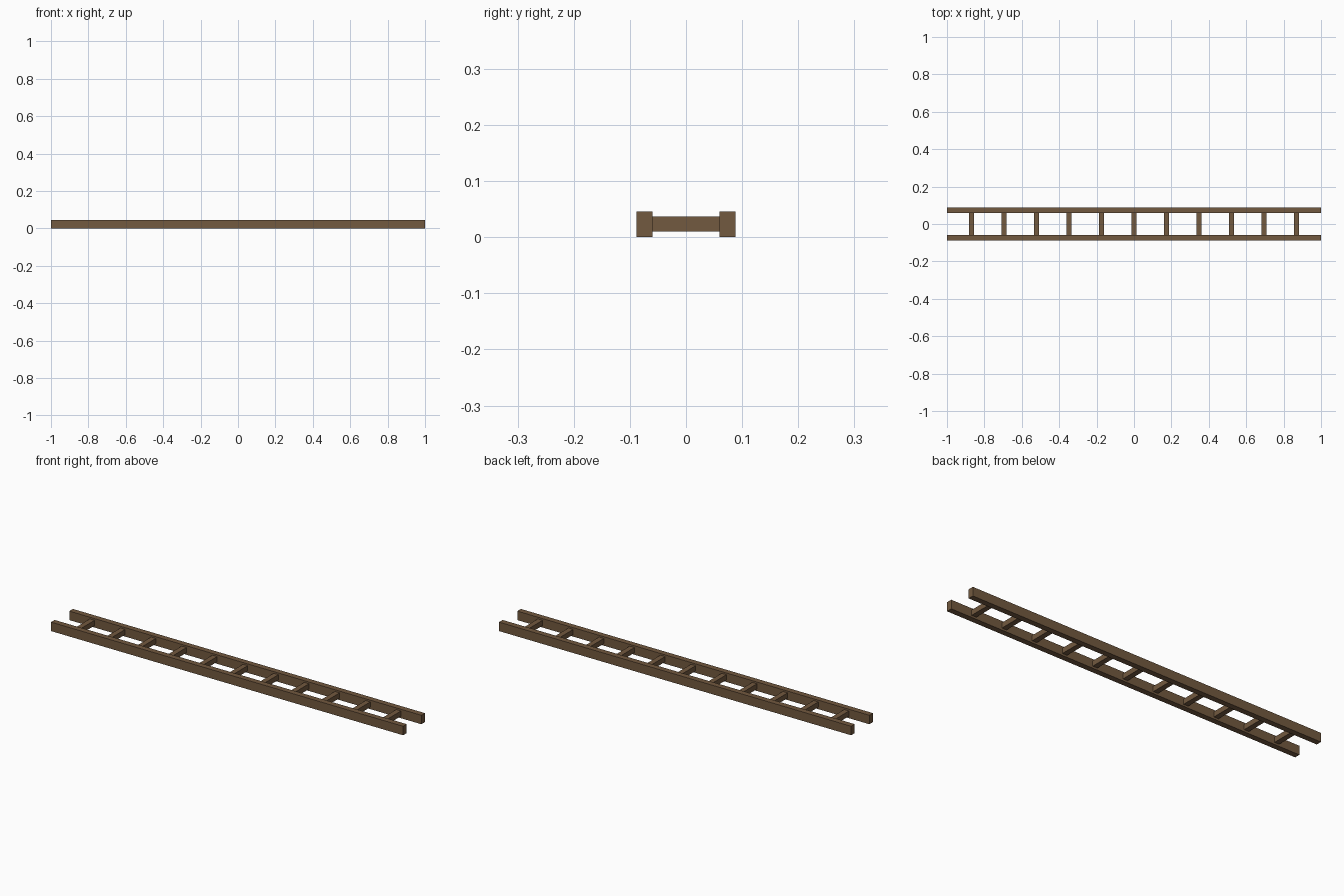
import bpy

if "Cube" in bpy.data.objects:
    bpy.data.objects.remove(bpy.data.objects["Cube"])

wood = bpy.data.materials.new("brown_wood")
wood.diffuse_color = (0.17, 0.10, 0.05, 1)
wood.use_nodes = True
wood.node_tree.nodes["Principled BSDF"].inputs["Base Color"].default_value = wood.diffuse_color

LENGTH = 2.0
OUTER, INNER = 0.0885, 0.0595   # rail faces in y
HEIGHT = 0.046
RUNG = 0.027
RUNGS, SPACING = 11, 0.174


def box(name, center, size):
    bpy.ops.mesh.primitive_cube_add(size=1, location=center)
    ob = bpy.context.object
    ob.name = name
    ob.scale = size
    bpy.ops.object.transform_apply(location=False, rotation=False, scale=True)
    ob.data.materials.append(wood)
    return ob


# Two long side rails
for side, name in ((-1, "front_rail"), (1, "back_rail")):
    box(name, (0, side * (OUTER + INNER) / 2, HEIGHT / 2),
        (LENGTH, OUTER - INNER, HEIGHT))

# Square rungs, set evenly between the rails
for i in range(RUNGS):
    x = (i - (RUNGS - 1) / 2) * SPACING
    box(f"rung_{i + 1}", (x, 0, HEIGHT / 2 + 0.0005), (RUNG, 2 * INNER, RUNG))
